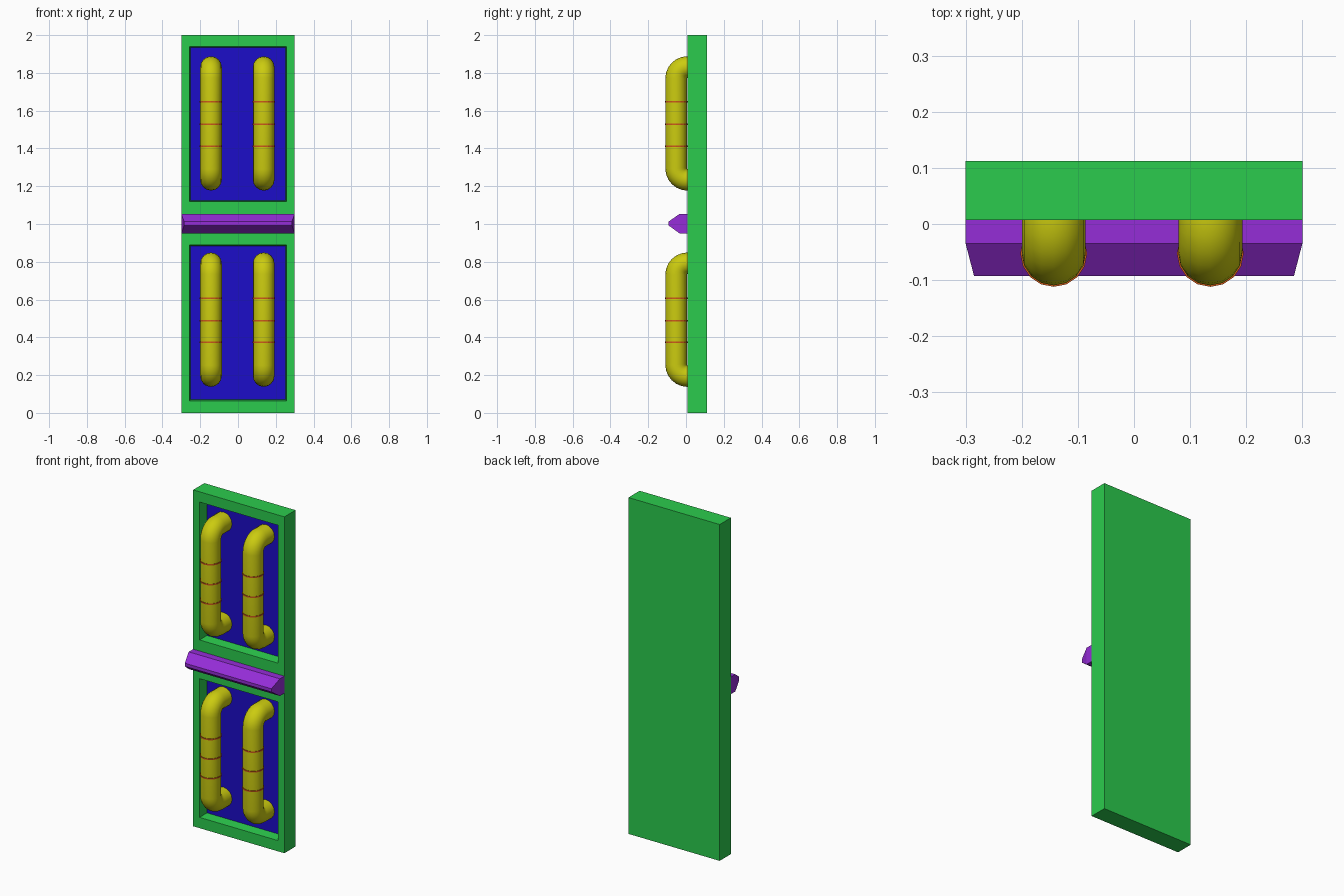
import bpy, bmesh
from math import sin, cos, pi

if "Cube" in bpy.data.objects:
    bpy.data.objects.remove(bpy.data.objects["Cube"])

def material(name, rgb):
    m = bpy.data.materials.new(name)
    m.diffuse_color = (*rgb, 1)
    m.use_nodes = True
    m.node_tree.nodes["Principled BSDF"].inputs["Base Color"].default_value = m.diffuse_color
    return m

GREEN = material("green", (0.024, 0.60, 0.074))
BLUE = material("blue", (0.012, 0.004, 0.58))
YELLOW = material("yellow", (0.60, 0.60, 0.005))
ORANGE = material("orange", (0.60, 0.10, 0.01))
PURPLE = material("purple", (0.30, 0.026, 0.68))

FRONT, BACK, DEPTH = 0.007, 0.112, 0.06
PIPE_Y, PIPE_R, BEND = -0.0525, 0.057, 0.06

def add(name, mesh, *mats):
    ob = bpy.data.objects.new(name, mesh)
    bpy.context.collection.objects.link(ob)
    for m in mats:
        mesh.materials.append(m)
    return ob

def from_bmesh(name, bm, *mats):
    bmesh.ops.recalc_face_normals(bm, faces=bm.faces[:])
    mesh = bpy.data.meshes.new(name)
    bm.to_mesh(mesh)
    bm.free()
    return add(name, mesh, *mats)

# Panel: front grid, extruded back, with two slightly tapered recesses
xs = [-0.3, -0.257, 0.257, 0.3]
zs = [0, 0.064, 0.889, 1.119, 1.939, 2]
bm = bmesh.new()
grid = [[bm.verts.new((x, FRONT, z)) for x in xs] for z in zs]
recess = []
for j in range(5):
    for i in range(3):
        f = bm.faces.new((grid[j][i], grid[j][i + 1], grid[j + 1][i + 1], grid[j + 1][i]))
        if i == 1 and j in (1, 3):
            recess.append(f)
rim = [e for e in bm.edges if e.is_boundary]
ext = bmesh.ops.extrude_edge_only(bm, edges=rim)["geom"]
for v in ext:
    if isinstance(v, bmesh.types.BMVert):
        v.co.y = BACK
bmesh.ops.holes_fill(bm, edges=[e for e in bm.edges if e.is_boundary], sides=0)
bmesh.ops.recalc_face_normals(bm, faces=bm.faces[:])
bmesh.ops.inset_individual(bm, faces=recess, thickness=0.008)
for f in recess:
    f.material_index = 1
    for v in f.verts:
        v.co.y = FRONT + DEPTH
from_bmesh("panel", bm, GREEN, BLUE)

# Middle bar: rectangular base with a tapered ridge
bm = bmesh.new()
sections = [(FRONT + 0.003, 0.3, 0.951, 1.053), (-0.035, 0.3, 0.951, 1.053),
            (-0.093, 0.285, 0.993, 1.012)]
rings = [[bm.verts.new((x, y, z)) for x, z in ((-w, lo), (w, lo), (w, hi), (-w, hi))]
         for y, w, lo, hi in sections]
for a, b in zip(rings, rings[1:]):
    for k in range(4):
        n = (k + 1) % 4
        bm.faces.new((a[k], a[n], b[n], b[k]))
bm.faces.new(rings[0])
bm.faces.new(rings[-1])
from_bmesh("middle_bar", bm, PURPLE)

# Handle pipe: round tube bent into the panel at both ends
def pipe(name, x, lo, hi):
    zt, zb = hi - PIPE_R, lo + PIPE_R
    end = FRONT + DEPTH + 0.01
    arc = [(PIPE_Y + BEND - BEND * sin(t), zt - BEND + BEND * cos(t))
           for t in (pi / 2 * k / 6 for k in range(7))]
    top = [(end, zt)] + arc
    path = top + [(y, zt + zb - z) for y, z in reversed(top)]
    cu = bpy.data.curves.new(name, "CURVE")
    cu.dimensions = "3D"
    cu.bevel_depth = PIPE_R
    cu.bevel_resolution = 6
    cu.use_fill_caps = True
    sp = cu.splines.new("POLY")
    sp.points.add(len(path) - 1)
    for p, (y, z) in zip(sp.points, path):
        p.co = (x, y, z, 1)
    tmp = bpy.data.objects.new(name + "_path", cu)
    bpy.context.collection.objects.link(tmp)
    bpy.context.view_layer.update()
    mesh = bpy.data.meshes.new_from_object(
        tmp.evaluated_get(bpy.context.evaluated_depsgraph_get()))
    bpy.data.objects.remove(tmp)
    mesh.materials.clear()
    mesh.shade_smooth()
    add(name, mesh, YELLOW)

# Thin band around a pipe
def band(name, x, z):
    bm = bmesh.new()
    bmesh.ops.create_cone(bm, cap_ends=True, segments=16, radius1=0.0595,
                          radius2=0.0595, depth=0.008)
    bmesh.ops.translate(bm, verts=bm.verts[:], vec=(x, PIPE_Y, z))
    from_bmesh(name, bm, ORANGE)

for level, dz in (("lower", 0), ("upper", 1.039)):
    for side, x in (("left", -0.143), ("right", 0.136)):
        pipe(f"{level}_{side}_pipe", x, 0.138 + dz, 0.849 + dz)
        for k, z in enumerate((0.373, 0.489, 0.607)):
            band(f"{level}_{side}_band_{k + 1}", x, z + dz)
